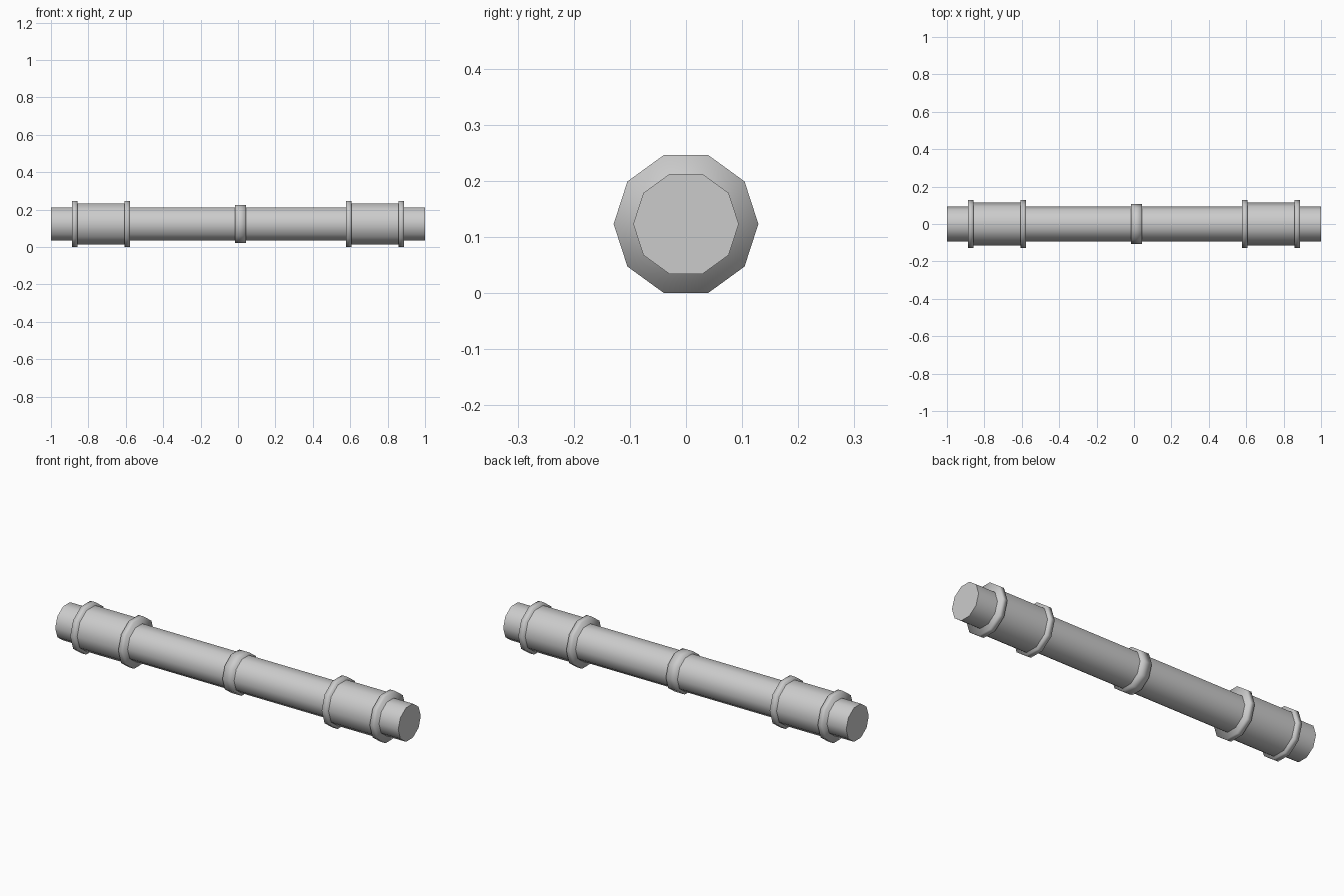
import bpy
import math
from mathutils import Matrix

cube = bpy.data.objects.get("Cube")
if cube:
    bpy.data.objects.remove(cube, do_unlink=True)

SIDES = 10
AXIS_Z = 0.123

grey = bpy.data.materials.new("plain_grey")
grey.use_nodes = True
grey.diffuse_color = (0.6, 0.6, 0.6, 1)
grey.node_tree.nodes["Principled BSDF"].inputs["Base Color"].default_value = (0.6, 0.6, 0.6, 1)


def tube(name, x0, x1, radius, soft=False):
    """Ten-sided cylinder along x, with a corner pointing along y."""
    bpy.ops.mesh.primitive_cylinder_add(vertices=SIDES, radius=radius, depth=x1 - x0)
    obj = bpy.context.object
    obj.name = name
    # The cylinder's first corner already lies on y; lay its axis along x
    obj.data.transform(Matrix.Rotation(math.pi / 2, 4, "Y"))
    obj.location = ((x0 + x1) / 2, 0, AXIS_Z)
    obj.data.materials.append(grey)
    if soft:
        bpy.ops.object.shade_smooth()
    else:
        bpy.ops.object.shade_smooth_by_angle(angle=math.radians(50))
    return obj


# Long core pipe and the band around its middle
tube("core_pipe", -1.0, 1.0, 0.094)
tube("middle_band", -0.016, 0.043, 0.107, soft=True)

# Sleeve with a collar at each end, on both halves
for side, s in (("left", 1), ("right", -1)):
    for part, inner, outer, radius, soft in (
        ("sleeve", 0.59, 0.875, 0.114, False),
        ("inner_collar", 0.578, 0.608, 0.129, True),
        ("outer_collar", 0.858, 0.888, 0.129, True),
    ):
        x0, x1 = sorted((s * inner, s * outer))
        tube(f"{side}_{part}", x0, x1, radius, soft)
